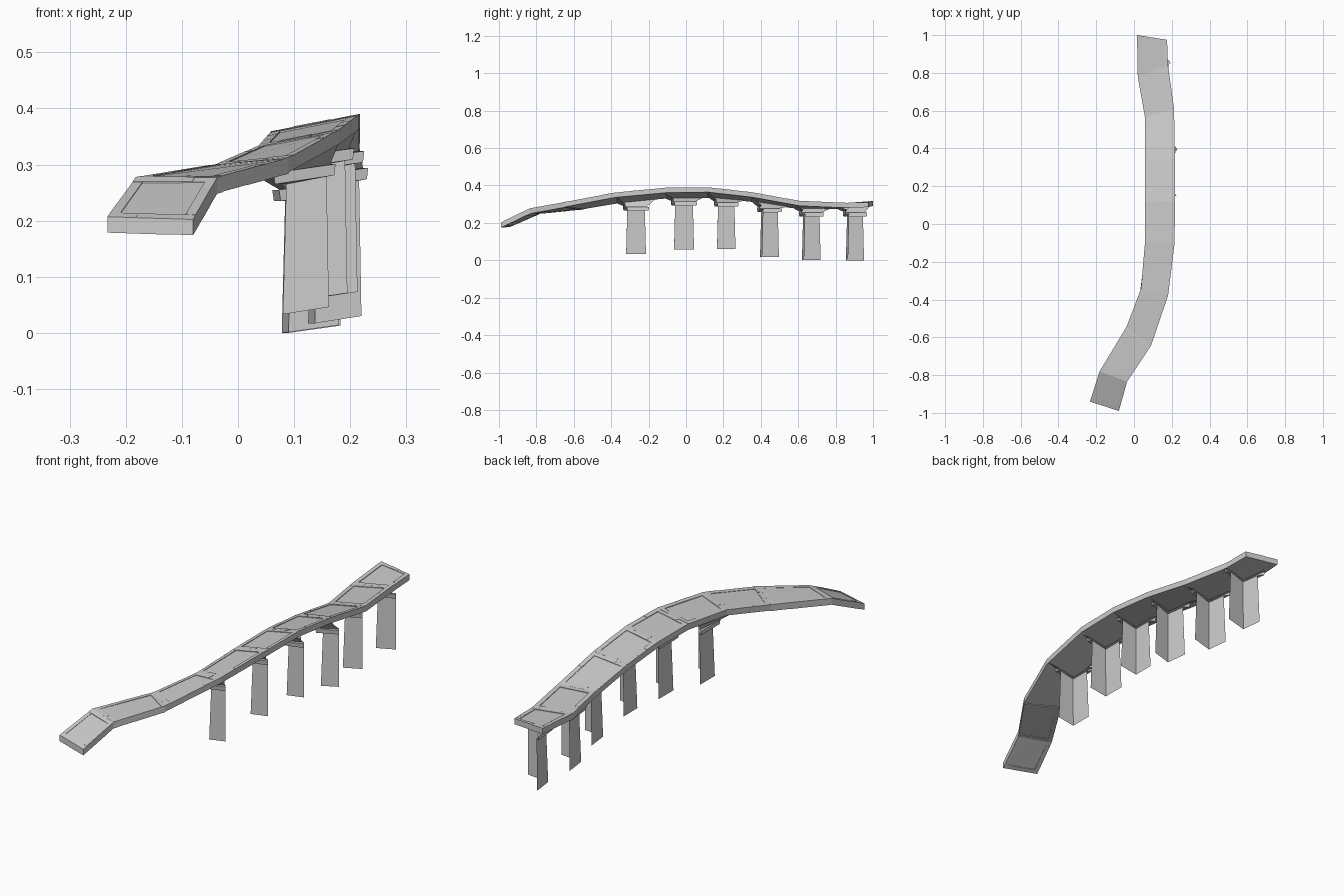
import bpy, random
from mathutils import Vector as V

if "Cube" in bpy.data.objects:
    bpy.data.objects.remove(bpy.data.objects["Cube"])

random.seed(4)
THICK = 0.024

# Deck stations: left edge point, right edge point (top surface)
ST = [
    ((-.233, -.94, .205), (-.08, -.99, .20)),
    ((-.182, -.78, .275), (-.037, -.835, .275)),
    ((-.04, -.545, .298), (.09, -.645, .31)),
    ((.037, -.344, .332), (.18, -.38, .36)),
    ((.058, -.10, .355), (.215, -.10, .386)),
    ((.058, .12, .357), (.217, .12, .388)),
    ((.058, .34, .338), (.217, .35, .362)),
    ((.058, .566, .303), (.212, .61, .315)),
    ((.020, .78, .297), (.18, .84, .305)),
    ((.016, 1.0, .315), (.175, .975, .308)),
]
ST = [(V(a), V(b)) for a, b in ST]


def make(name, verts, faces):
    me = bpy.data.meshes.new(name)
    me.from_pydata([tuple(v) for v in verts], [], faces)
    me.update()
    ob = bpy.data.objects.new(name, me)
    bpy.context.collection.objects.link(ob)
    return ob


def deck_point(i, u, t):
    """Point on deck segment i: u across (left to right), t along."""
    a = ST[i][0].lerp(ST[i + 1][0], t)
    b = ST[i][1].lerp(ST[i + 1][1], t)
    return a.lerp(b, u)


def under_deck(x, y):
    """Clamp x,y to the deck and return the point on its underside."""
    def cross(y, s):
        for p, q in zip(ST, ST[1:]):
            if p[s].y <= y <= q[s].y:
                return p[s].lerp(q[s], (y - p[s].y) / (q[s].y - p[s].y))
        return ST[-1][s]
    l, r = cross(y, 0), cross(y, 1)
    u = min(max((x - l.x) / (r.x - l.x), .03), .99)
    p = l.lerp(r, u)
    return V((p.x, min(y, .985), p.z - THICK + .002))


# Road deck: rectangular section swept along the stations
verts, faces = [], []
down = V((0, 0, -THICK))
for l, r in ST:
    verts += [l, r, r + down, l + down]
for i in range(len(ST) - 1):
    for k in range(4):
        a, b = i * 4 + k, i * 4 + (k + 1) % 4
        faces.append((a, b, b + 4, a + 4))
e = (len(ST) - 1) * 4
faces += [(3, 2, 1, 0), (e, e + 1, e + 2, e + 3)]
make("bridge_deck", verts, faces)


# Thin paving blocks along the edges and across the joints
def block(vs, fs, i, u0, u1, t0, t1, h):
    n = len(vs)
    base = [deck_point(i, u, t) for u, t in ((u0, t0), (u1, t0), (u1, t1), (u0, t1))]
    off = [V((0, 0, -THICK if h < 0 else 0))] * 4
    base = [p + o for p, o in zip(base, off)]
    vs += base + [p + V((0, 0, h)) for p in base]
    fs += [(n + k, n + (k + 1) % 4, n + (k + 1) % 4 + 4, n + k + 4) for k in range(4)]
    fs.append((n + 4, n + 5, n + 6, n + 7))


def paving(name, segments, h):
    vs, fs = [], []
    for i in segments:
        band = .02 / (ST[i + 1][0] - ST[i][0]).length
        for u in (0, .88):
            cuts = [band, random.uniform(.3, .45), random.uniform(.6, .75), 1 - band]
            for a, b in zip(cuts, cuts[1:]):
                block(vs, fs, i, u, u + .12, a, b, h * random.uniform(.6, 1))
        for t in (0, 1 - band):
            cuts = [0, random.uniform(.25, .4), random.uniform(.6, .75), 1]
            for a, b in zip(cuts, cuts[1:]):
                block(vs, fs, i, a, b, t, t + band, h * random.uniform(.6, 1))
    make(name, vs, fs)


paving("deck_paving_blocks", range(len(ST) - 1), .003)
paving("underside_edge_blocks", range(2), -.003)


# Piers: open sheets made of a left face and a front face with a flared cap
def pier(name, x0, x1, y0, y1, zb, zt, skew):
    # (height, outward offset) from the foot up to the neck of the cap
    levels = [(zb, 0), (zt, -.006), (zt, .014), (zt + .02, .017), (zt + .02, .004)]
    vs, fs = [], []
    for k, (z, o) in enumerate(levels):
        tilt = .013 if k == 0 else .016
        vs += [V((x0 - skew - o, y1 + o, z)), V((x0 - o, y0 - o, z)),
               V((x1 + o * .7, y0 + skew - o, z + tilt))]
    o = .052
    vs += [under_deck(x0 - o, y1 + o), under_deck(x0 - o, y0 - o),
           under_deck(x1 + o * .6, y0 + skew - o)]
    for k in range(len(levels)):
        for j in (0, 1):
            a = k * 3 + j
            fs.append((a, a + 1, a + 4, a + 3))
    make(name, vs, fs)


PIERS = [
    (.080, .162, -.32, -.214, .033, .265, 0),
    (.108, .195, -.064, .043, .058, .293, 0),
    (.127, .213, .166, .265, .060, .288, 0),
    (.137, .220, .396, .497, .017, .258, .012),
    (.090, .180, .620, .720, .001, .235, .012),
    (.090, .183, .855, .952, .000, .235, .012),
]
for n, p in enumerate(PIERS):
    pier("pier_%d" % (n + 1), *p)
